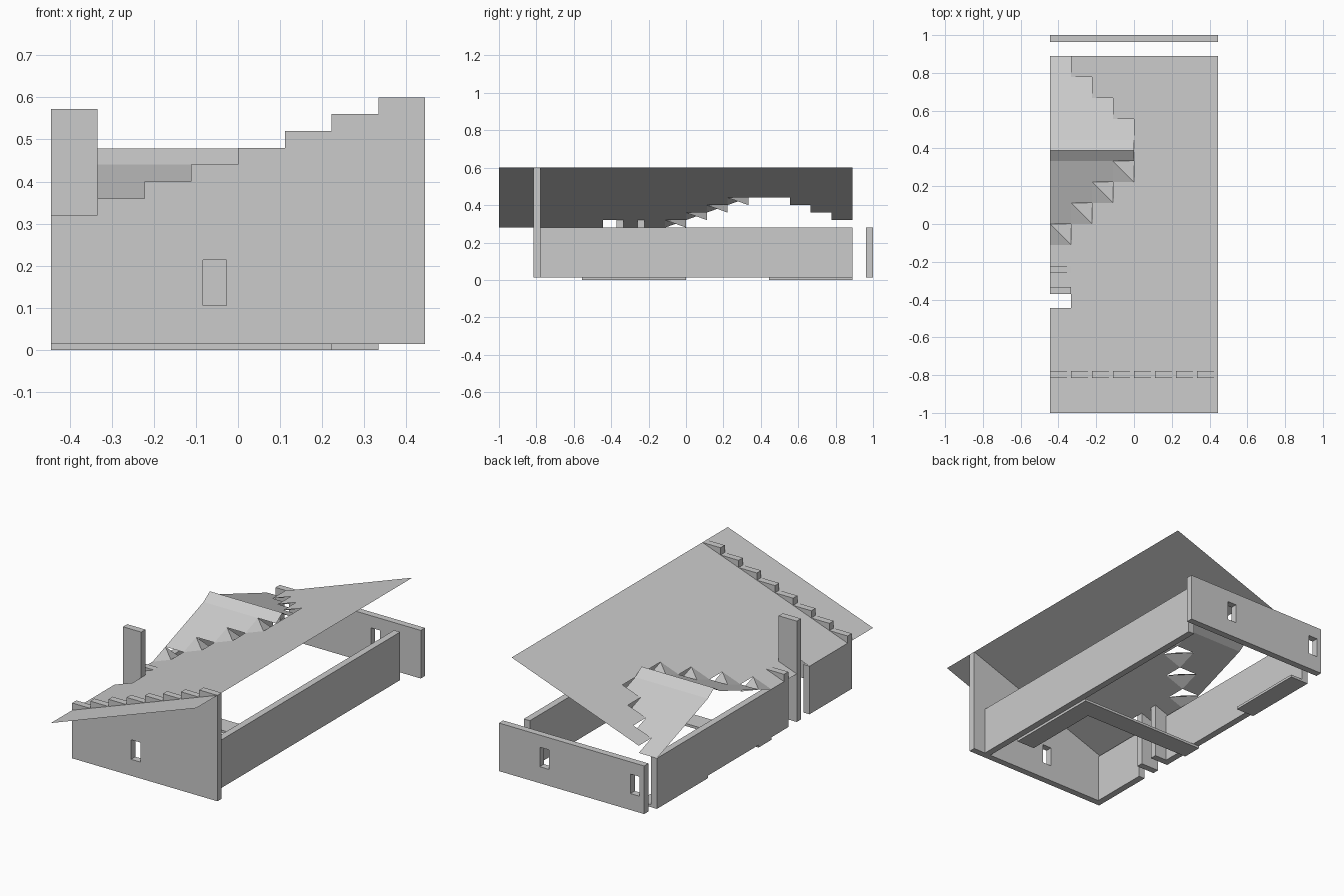
import bpy, bmesh

if "Cube" in bpy.data.objects:
    bpy.data.objects.remove(bpy.data.objects["Cube"])

U = 1 / 9          # grid cell
T = 0.037          # wall thickness
B, H = 0.014, 0.28 # wall bottom and top
S = 0.04           # roof rise per cell
X0 = -4 * U


def finish(name, bm):
    mesh = bpy.data.meshes.new(name)
    bm.to_mesh(mesh)
    bm.free()
    ob = bpy.data.objects.new(name, mesh)
    bpy.context.collection.objects.link(ob)
    return ob


def prism(name, outline, direction):
    """Solid made by pushing a flat outline along a direction."""
    bm = bmesh.new()
    face = bm.faces.new([bm.verts.new(p) for p in outline])
    res = bmesh.ops.extrude_face_region(bm, geom=[face])
    verts = [v for v in res["geom"] if isinstance(v, bmesh.types.BMVert)]
    bmesh.ops.translate(bm, verts=verts, vec=direction)
    bmesh.ops.recalc_face_normals(bm, faces=bm.faces)
    return finish(name, bm)


def box(name, x, y, z):
    pts = [(x[0], y[0], z[0]), (x[1], y[0], z[0]), (x[1], y[1], z[0]), (x[0], y[1], z[0])]
    return prism(name, pts, (0, 0, z[1] - z[0]))


def cut_window(wall, x, y):
    cutter = box("window_cutter", (x - 0.028, x + 0.028), (y - 0.1, y + 0.1), (0.105, 0.213))
    cutter.hide_render = True
    mod = wall.modifiers.new("window", "BOOLEAN")
    mod.object, mod.operation, mod.solver = cutter, "DIFFERENCE", "EXACT"
    bpy.context.view_layer.objects.active = wall
    bpy.ops.object.modifier_apply(modifier=mod.name)
    bpy.data.objects.remove(cutter)


def sheet(name, quads):
    bm = bmesh.new()
    for q in quads:
        bm.faces.new([bm.verts.new(p) for p in q])
    bmesh.ops.remove_doubles(bm, verts=bm.verts, dist=1e-4)
    return finish(name, bm)


def strip(x, y, za, zb):
    """Quad rising along y from za to zb."""
    return [(x[0], y[0], za), (x[1], y[0], za), (x[1], y[1], zb), (x[0], y[1], zb)]


# front wall with stepped top
yf = -7 * U - T
top = []
for i in range(8):
    z = H + S * (i + 1)
    top += [(X0 + i * U, yf, z), (X0 + (i + 1) * U, yf, z)]
front = prism("front_wall", [(-X0, yf, B), (X0, yf, B)] + top, (0, T, 0))
cut_window(front, -0.5 * U, yf)

# back wall with two windows
back = box("back_wall", (X0, -X0), (1 - T, 1), (B, H))
cut_window(back, 1.5 * U, 1)
cut_window(back, -3.5 * U, 1)

# side walls and doorway jambs
box("right_wall", (3 * U, 3 * U + T), (-7 * U, 8 * U), (B, H))
box("left_wall_rear", (X0, X0 + T), (-2 * U, 8 * U), (B, H))
box("left_wall_front", (X0, X0 + T), (-7 * U, -4 * U), (B, H))
box("door_jamb", (X0, -3 * U), (-2 * U - T, -2 * U), (B, H + S))
box("tall_post", (X0, -3 * U), (-3 * U - T, -3 * U), (B, 0.572))

# thin floor slabs
prism("path_slab", [(X0, -U, 0), (2 * U, -U, 0), (2 * U, -5 * U, 0),
                    (3 * U, -5 * U, 0), (3 * U, 0, 0), (X0, 0, 0)], (0, 0, B))
box("rear_slab", (X0, -3 * U), (4 * U, 8 * U), (0, B))

# main sloping roof with a stepped opening for the dormer and a notch at the post
quads = []
for i in range(8):
    for j in range(-9, 8):
        if (i < 4 and i - 1 <= j <= 7 - i) or (i == 0 and j == -4):
            continue
        xa, ya, za = X0 + i * U, j * U, H + S * i
        quads.append([(xa, ya, za), (xa + U, ya, za + S),
                      (xa + U, ya + U, za + S), (xa, ya + U, za)])
sheet("main_roof", quads)

# dormer: front slope, back slope, and creased corner tiles
slope_f, slope_b, tiles = [], [], []
for i in range(4):
    x = (X0 + i * U, X0 + (i + 1) * U)
    for j in range(i, 3):
        slope_f.append(strip(x, (j * U, (j + 1) * U), 0.32 + S * j, 0.36 + S * j))
    for j in range(4, 8 - i):
        slope_b.append(strip(x, (j * U, (j + 1) * U), 0.60 - S * j, 0.56 - S * j))
    y, z = ((i - 1) * U, i * U), H + S * i
    a, b, c, d = (x[0], y[0], z), (x[1], y[0], z + S), (x[1], y[1], z), (x[0], y[1], z + S)
    tiles += [[a, b, d], [b, c, d]]
sheet("dormer_front_slope", slope_f)
sheet("dormer_back_slope", slope_b)
sheet("dormer_corner_tiles", tiles)

# dormer ridge cap
sheet("dormer_ridge", [strip((X0, 0), (3 * U, 3.5 * U), 0.44, 0.478),
                       strip((X0, 0), (3.5 * U, 4 * U), 0.478, 0.44)])
